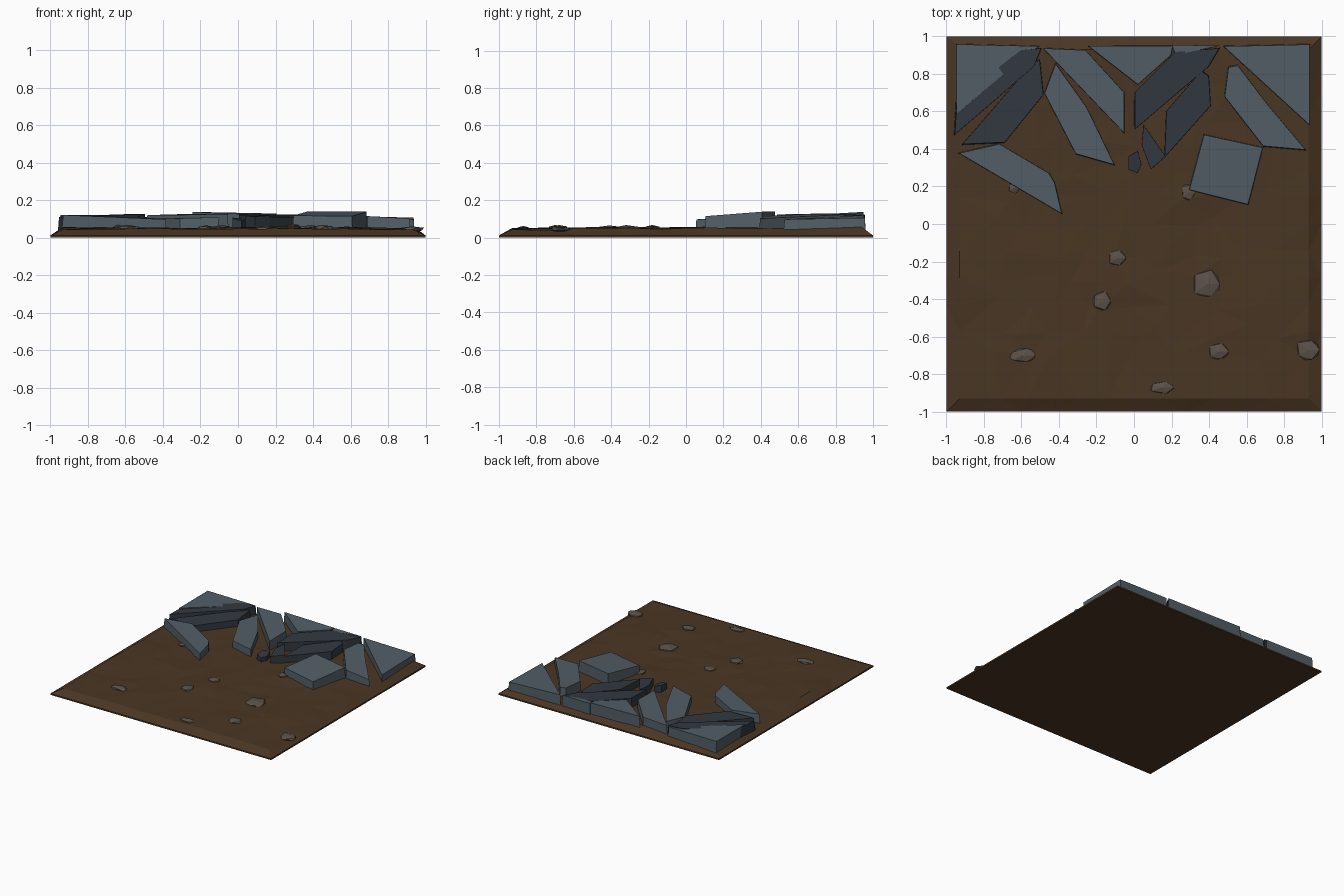
import bpy, bmesh, math, random
from mathutils import noise, Vector

if "Cube" in bpy.data.objects:
    bpy.data.objects.remove(bpy.data.objects["Cube"])

random.seed(4)


def material(name, rgb):
    m = bpy.data.materials.new(name)
    m.diffuse_color = (*rgb, 1)
    m.use_nodes = True
    m.node_tree.nodes["Principled BSDF"].inputs["Base Color"].default_value = m.diffuse_color
    return m


SOIL = material("brown soil", (0.068, 0.037, 0.017))
SLATE = material("blue grey slate", (0.085, 0.112, 0.132))
DARK = material("dark slate", (0.032, 0.040, 0.052))
PEBBLE = material("grey brown pebble", (0.105, 0.083, 0.066))


def finish(name, bm, mat):
    bmesh.ops.recalc_face_normals(bm, faces=bm.faces)
    mesh = bpy.data.meshes.new(name)
    bm.to_mesh(mesh)
    bm.free()
    mesh.materials.append(mat)
    ob = bpy.data.objects.new(name, mesh)
    bpy.context.collection.objects.link(ob)
    return ob


def height(x, y):
    n = noise.noise(Vector((x * 2.3 + 5, y * 2.3, 0.4)))
    return 0.051 + 0.012 * n


# Soil tile: uneven faceted top, sloping rim, flat underside
bm = bmesh.new()
bmesh.ops.create_grid(bm, x_segments=14, y_segments=14, size=1)
rim = 1 - 2 / 14
for v in bm.verts:
    x, y = v.co.x, v.co.y
    e = max(abs(x), abs(y))
    if e > 0.99:
        v.co.z = 0.012
    else:
        for i in (0, 1):
            if abs(v.co[i]) > rim - 0.01:
                v.co[i] = math.copysign(0.93, v.co[i])
        if e < rim - 0.01:
            v.co.x += random.uniform(-0.05, 0.05)
            v.co.y += random.uniform(-0.04, 0.04)
        v.co.z = height(v.co.x, v.co.y) + random.uniform(-0.005, 0.005)
bmesh.ops.triangulate(bm, faces=bm.faces[:])
edges = [e for e in bm.edges if e.is_boundary]
new = bmesh.ops.extrude_edge_only(bm, edges=edges)["geom"]
for v in new:
    if isinstance(v, bmesh.types.BMVert):
        v.co.z = 0
bmesh.ops.holes_fill(bm, edges=[e for e in bm.edges if e.is_boundary], sides=0)
finish("soil_tile", bm, SOIL)


# Broken slabs: outline prism with tilted top z = h + tx*dx + ty*dy
def slab(name, mat, h, tx, ty, pts, base=0.025):
    bm = bmesh.new()
    cx = sum(p[0] for p in pts) / len(pts)
    cy = sum(p[1] for p in pts) / len(pts)
    low = [bm.verts.new((x, y, base)) for x, y in pts]
    top = []
    for x, y in pts:
        x, y = cx + (x - cx) * 0.975, cy + (y - cy) * 0.975
        top.append(bm.verts.new((x, y, h + tx * (x - cx) + ty * (y - cy))))
    bm.faces.new(low)
    bm.faces.new(top)
    n = len(pts)
    for i in range(n):
        j = (i + 1) % n
        bm.faces.new((low[i], low[j], top[j], top[i]))
    finish(name, bm, mat)


slab("slab_back_left", SLATE, 0.121, 0, 0.005,
     [(-0.95, 0.96), (-0.50, 0.95), (-0.62, 0.86), (-0.95, 0.58)])
slab("dark_slab_left_rear", DARK, 0.120, 0.02, 0.02,
     [(-0.96, 0.47), (-0.95, 0.66), (-0.60, 0.93), (-0.49, 0.94), (-0.53, 0.84)])
slab("dark_slab_left_front", DARK, 0.108, 0, 0.02,
     [(-0.92, 0.42), (-0.69, 0.43), (-0.48, 0.69), (-0.50, 0.88), (-0.54, 0.86)])
slab("slab_front_left", SLATE, 0.108, -0.03, 0.02,
     [(-0.94, 0.38), (-0.72, 0.43), (-0.45, 0.27), (-0.42, 0.22), (-0.38, 0.05)])
slab("slab_mid_left_rear", SLATE, 0.125, 0.03, 0.02,
     [(-0.49, 0.94), (-0.26, 0.93), (-0.05, 0.70), (-0.05, 0.48)])
slab("slab_mid_left_front", SLATE, 0.105, 0.03, 0.01,
     [(-0.42, 0.86), (-0.25, 0.62), (-0.10, 0.31), (-0.31, 0.37), (-0.48, 0.70)])
slab("slab_back_middle", SLATE, 0.130, -0.02, 0.03,
     [(-0.25, 0.95), (0.21, 0.95), (0.20, 0.90), (0.02, 0.74)])
slab("slab_back_sliver", SLATE, 0.124, 0, 0.02,
     [(0.20, 0.955), (0.46, 0.95), (0.22, 0.90)])
slab("dark_slab_right_rear", DARK, 0.122, -0.02, 0.02,
     [(0.0, 0.50), (0.0, 0.70), (0.22, 0.92), (0.46, 0.94), (0.40, 0.84)])
slab("dark_slab_right_front", DARK, 0.112, -0.02, 0.02,
     [(0.16, 0.35), (0.17, 0.60), (0.36, 0.82), (0.40, 0.79), (0.41, 0.63)])
slab("dark_chunk", DARK, 0.115, 0.05, 0.02,
     [(0.05, 0.53), (0.17, 0.36), (0.09, 0.29), (0.04, 0.42)])
slab("dark_chip", DARK, 0.098, -0.2, 0.1,
     [(-0.03, 0.36), (0.02, 0.39), (0.04, 0.32), (0.02, 0.27), (-0.03, 0.29)])
slab("slab_back_right", SLATE, 0.108, -0.03, 0.02,
     [(0.47, 0.95), (0.94, 0.96), (0.94, 0.52)])
slab("slab_right_shard", SLATE, 0.118, -0.06, 0,
     [(0.50, 0.84), (0.55, 0.85), (0.71, 0.64), (0.92, 0.39), (0.69, 0.41), (0.48, 0.68)])
slab("slab_front_right", SLATE, 0.128, 0.01, 0.075,
     [(0.37, 0.48), (0.69, 0.41), (0.61, 0.10), (0.29, 0.18)])

# Half-buried faceted pebbles: x, y, radius along x and y
stones = [(-0.09, -0.18, 0.05, 0.05), (-0.17, -0.41, 0.055, 0.055),
          (0.39, -0.32, 0.085, 0.085), (-0.59, -0.70, 0.08, 0.045),
          (0.45, -0.68, 0.06, 0.05), (0.15, -0.87, 0.075, 0.035),
          (0.93, -0.67, 0.075, 0.065), (-0.64, 0.19, 0.035, 0.03),
          (0.29, 0.17, 0.04, 0.05)]
for k, (x, y, rx, ry) in enumerate(stones):
    bm = bmesh.new()
    bmesh.ops.create_icosphere(bm, subdivisions=1, radius=1)
    for v in bm.verts:
        s = random.uniform(0.85, 1.1)
        v.co.x = min(0.99, x + v.co.x * rx * s)
        v.co.y = y + v.co.y * ry * s
        v.co.z = max(0.01, height(x, y) + 0.001 + v.co.z * 0.017 * s)
    finish(f"pebble_{k + 1}", bm, PEBBLE)
